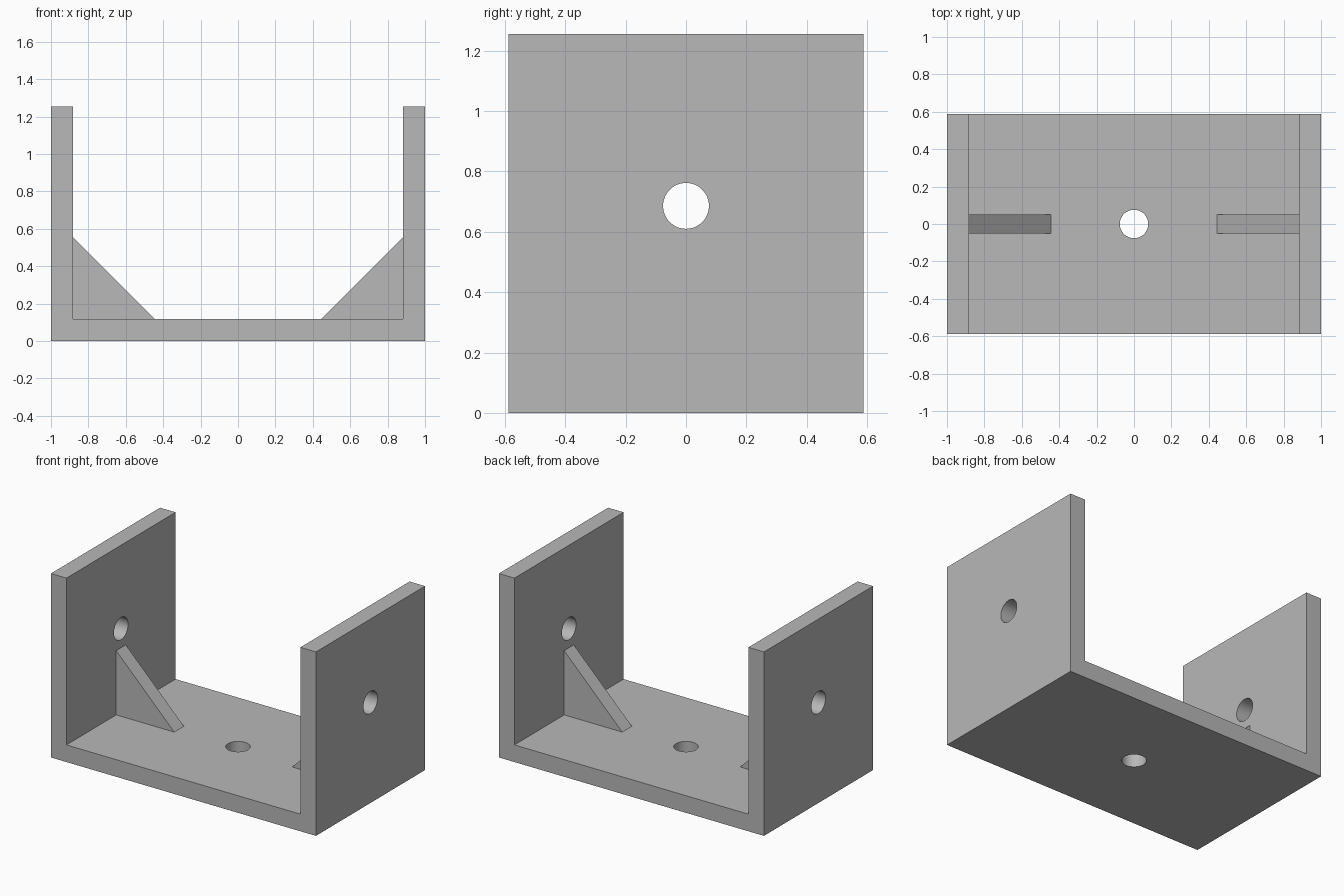
import bpy
import bmesh
from math import radians
from mathutils import Matrix, Vector

HALF_X, HALF_Y, HEIGHT = 1.0, 0.588, 1.255
WALL = 0.117
INNER = HALF_X - WALL
RIB_LEG, RIB_HALF = 0.438, 0.052
HOLE_R, SIDE_HOLE_Z = 0.076, 0.686

cube = bpy.data.objects.get("Cube")
if cube:
    bpy.data.objects.remove(cube, do_unlink=True)

grey = bpy.data.materials.new("plain grey")
grey.use_nodes = True
grey.diffuse_color = (0.48, 0.48, 0.48, 1)
grey.node_tree.nodes["Principled BSDF"].inputs["Base Color"].default_value = grey.diffuse_color


def make_object(name, bm):
    bmesh.ops.recalc_face_normals(bm, faces=bm.faces)
    mesh = bpy.data.meshes.new(name)
    bm.to_mesh(mesh)
    bm.free()
    mesh.materials.append(grey)
    obj = bpy.data.objects.new(name, mesh)
    bpy.context.collection.objects.link(obj)
    return obj


def extrude_profile(name, points, half_depth):
    """Extrude an x-z outline along y, centred on y = 0."""
    bm = bmesh.new()
    face = bm.faces.new([bm.verts.new((x, -half_depth, z)) for x, z in points])
    result = bmesh.ops.extrude_face_region(bm, geom=[face])
    verts = [g for g in result["geom"] if isinstance(g, bmesh.types.BMVert)]
    bmesh.ops.translate(bm, verts=verts, vec=Vector((0, 2 * half_depth, 0)))
    return make_object(name, bm)


def drill(target, name, length, matrix):
    """Cut a round hole through the target."""
    bm = bmesh.new()
    bmesh.ops.create_cone(bm, cap_ends=True, segments=48, radius1=HOLE_R,
                          radius2=HOLE_R, depth=length, matrix=matrix)
    cutter = make_object(name, bm)
    cutter.hide_render = True
    bpy.context.view_layer.objects.active = target
    mod = target.modifiers.new(name, "BOOLEAN")
    mod.operation = "DIFFERENCE"
    mod.solver = "EXACT"
    mod.object = cutter
    bpy.ops.object.modifier_apply(modifier=mod.name)
    bpy.data.objects.remove(cutter, do_unlink=True)


# U-shaped bracket: base plate and two upright walls
right_half = [(HALF_X, 0), (HALF_X, HEIGHT), (INNER, HEIGHT), (INNER, WALL)]
outline = right_half + [(-x, z) for x, z in reversed(right_half)]
bracket = extrude_profile("u_bracket", outline, HALF_Y)

# Base hole and the hole running through both walls
drill(bracket, "base_hole_cutter", 0.6, Matrix.Translation((0, 0, WALL / 2)))
drill(bracket, "wall_hole_cutter", 2.4,
      Matrix.Translation((0, 0, SIDE_HOLE_Z)) @ Matrix.Rotation(radians(90), 4, "Y"))

bpy.ops.object.select_all(action="DESELECT")
bracket.select_set(True)
bpy.context.view_layer.objects.active = bracket
bpy.ops.object.shade_smooth_by_angle(angle=radians(30))

# Triangular stiffening ribs in the inner corners
for side, sign in (("left", 1), ("right", -1)):
    rib = [(INNER, WALL), (INNER, WALL + RIB_LEG), (INNER - RIB_LEG, WALL)]
    extrude_profile(side + "_rib", [(sign * x, z) for x, z in rib], RIB_HALF)
